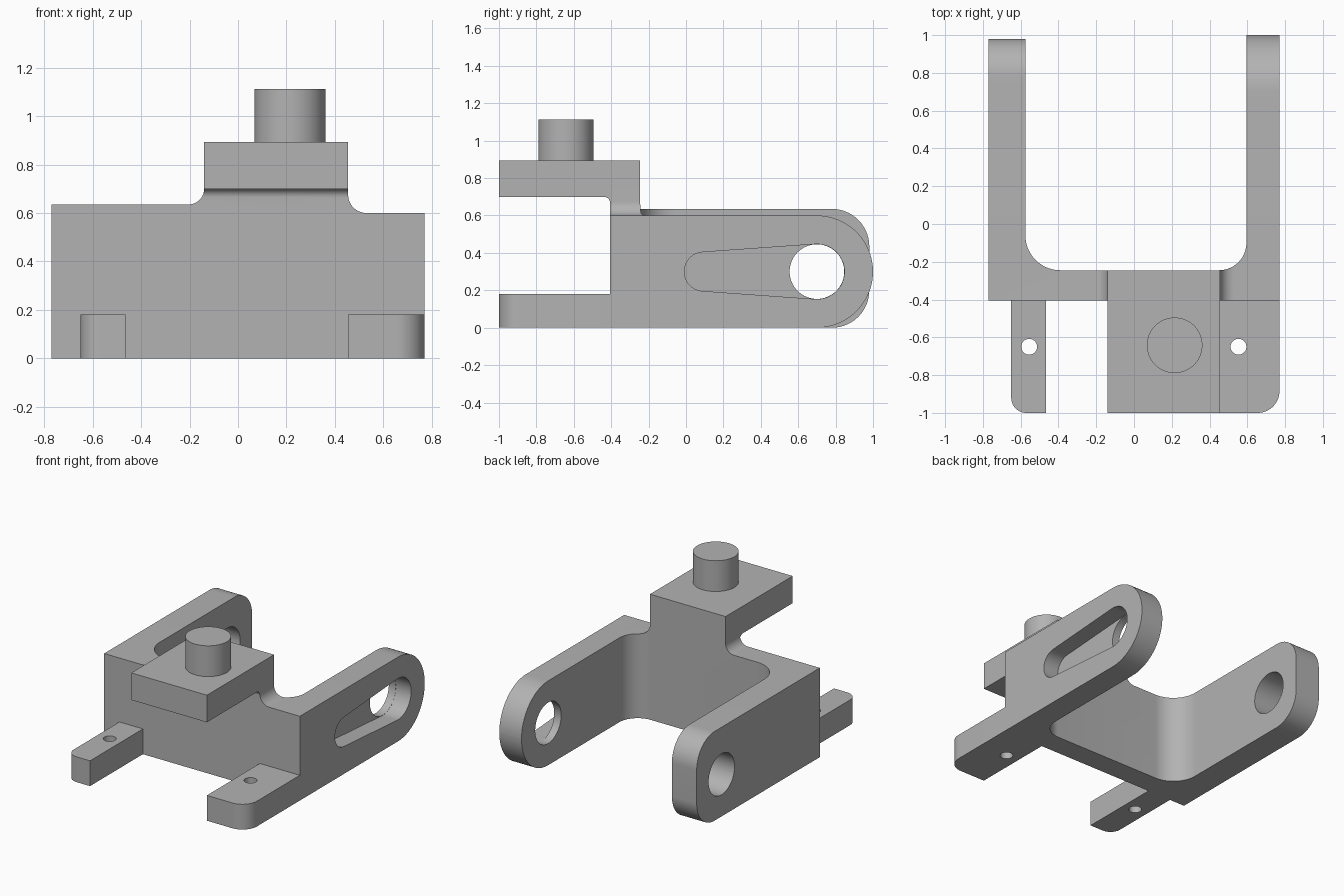
import bpy, bmesh, math
from mathutils import Vector

if "Cube" in bpy.data.objects:
    bpy.data.objects.remove(bpy.data.objects["Cube"])

grey = bpy.data.materials.new("machined grey")
grey.diffuse_color = (0.45, 0.45, 0.45, 1)
grey.use_nodes = True
grey.node_tree.nodes["Principled BSDF"].inputs["Base Color"].default_value = grey.diffuse_color


def rounded(corners, steps=14):
    """Polygon from (u, v) or (u, v, radius) corners, with filleted corners."""
    out = []
    n = len(corners)
    for i, c in enumerate(corners):
        p = Vector(c[:2])
        if len(c) == 2:
            out.append(p)
            continue
        r = c[2]
        a = (Vector(corners[i - 1][:2]) - p).normalized()
        b = (Vector(corners[(i + 1) % n][:2]) - p).normalized()
        # square corners: the arc centre lies r along both sides
        centre = p + (a + b) * r
        for k in range(steps + 1):
            t = k / steps * math.pi / 2
            out.append(centre - b * r * math.cos(t) - a * r * math.sin(t))
    return out


def arc(cu, cv, r, start, end, steps):
    return [Vector((cu + r * math.cos(start + (end - start) * k / steps),
                    cv + r * math.sin(start + (end - start) * k / steps)))
            for k in range(steps + 1)]


def circle(cu, cv, r, steps=48):
    return arc(cu, cv, r, 0, 2 * math.pi, steps)[:-1]


def prism(name, points, axis, lo, hi):
    """Extrude a profile along x (y, z), y (x, z) or z (x, y)."""
    place = {"x": lambda u, v, w: (w, u, v),
             "y": lambda u, v, w: (u, w, v),
             "z": lambda u, v, w: (u, v, w)}[axis]
    bm = bmesh.new()
    rings = [[bm.verts.new(place(p[0], p[1], w)) for p in points] for w in (lo, hi)]
    n = len(points)
    bm.faces.new(rings[0])
    bm.faces.new(rings[1])
    for i in range(n):
        j = (i + 1) % n
        bm.faces.new((rings[0][i], rings[0][j], rings[1][j], rings[1][i]))
    bmesh.ops.recalc_face_normals(bm, faces=bm.faces[:])
    mesh = bpy.data.meshes.new(name)
    bm.to_mesh(mesh)
    bm.free()
    mesh.materials.append(grey)
    obj = bpy.data.objects.new(name, mesh)
    bpy.context.collection.objects.link(obj)
    return obj


def combine(target, tool, operation):
    mod = target.modifiers.new(operation, "BOOLEAN")
    mod.operation = operation
    mod.solver = "EXACT"
    mod.object = tool
    bpy.context.view_layer.objects.active = target
    bpy.ops.object.modifier_apply(modifier=mod.name)
    bpy.data.objects.remove(tool)


# U-shaped yoke with filleted inside corners
bracket = prism("bracket", rounded([
    (-0.77, -0.405), (0.77, -0.405), (0.77, 0), (0.595, 0),
    (0.595, -0.245, 0.145), (-0.575, -0.245, 0.185), (-0.575, 0), (-0.77, 0)]),
    "z", 0, 1)

# stepped top with the raised neck
outline = prism("step_outline", rounded([
    (-0.8, 0), (0.8, 0), (0.8, 0.6), (0.455, 0.6, 0.075), (0.455, 0.893),
    (-0.14, 0.893), (-0.14, 0.635, 0.065), (-0.8, 0.635)]), "y", -0.6, 0.2)
combine(bracket, outline, "INTERSECT")

# arms with rounded ends
for name, x0, x1, end, top, r in (("left_arm", -0.77, -0.575, 0.98, 0.635, 0.2),
                                  ("right_arm", 0.595, 0.77, 1.0, 0.6, 0.2999)):
    arm = prism(name, rounded([(0, 0), (end, 0, r), (end, top, r), (0, top)], 20),
                "x", x0, x1)
    combine(bracket, arm, "UNION")

# overhanging head block with a small fillet beneath
head = prism("head_block", [Vector((-1, 0.7)), Vector((-1, 0.893)),
                            Vector((-0.405, 0.893)), Vector((-0.405, 0.665))]
             + arc(-0.44, 0.665, 0.035, 0, math.pi / 2, 8)[1:], "x", -0.14, 0.455)
combine(bracket, head, "UNION")

# foot lugs with a rounded outer corner and a screw hole
for name, corners, hole_x in (
        ("left_lug", [(-0.465, -0.405), (-0.65, -0.405), (-0.65, -1, 0.08), (-0.465, -1)], -0.555),
        ("right_lug", [(0.455, -0.405), (0.77, -0.405), (0.77, -1, 0.115), (0.455, -1)], 0.553)):
    lug = prism(name, rounded(corners), "z", 0, 0.18)
    combine(lug, prism("screw_hole", circle(hole_x, -0.65, 0.042, 32), "z", -0.1, 0.3),
            "DIFFERENCE")
    combine(bracket, lug, "UNION")

# pivot holes through both arms
combine(bracket, prism("pivot_hole", circle(0.7, 0.3, 0.146, 64), "x", -0.9, 0.7),
        "DIFFERENCE")

# tapered pocket on the outside of the right arm
big, small, span = 0.147, 0.104, 0.605
phi = math.pi - math.acos((big - small) / span)
pocket = prism("tapered_pocket", arc(0.7, 0.3, big, -phi, phi, 40)
               + arc(0.7 - span, 0.3, small, phi, 2 * math.pi - phi, 24), "x", 0.65, 0.9)
combine(bracket, pocket, "DIFFERENCE")

# round pin on the head block
pin = prism("pin", circle(0.215, -0.642, 0.147, 64), "z", 0.893, 1.112)

# smooth the curved walls, keep the edges sharp
for obj in (bracket, pin):
    bpy.ops.object.select_all(action="DESELECT")
    obj.select_set(True)
    bpy.context.view_layer.objects.active = obj
    bpy.ops.object.shade_smooth_by_angle(angle=math.radians(25))
